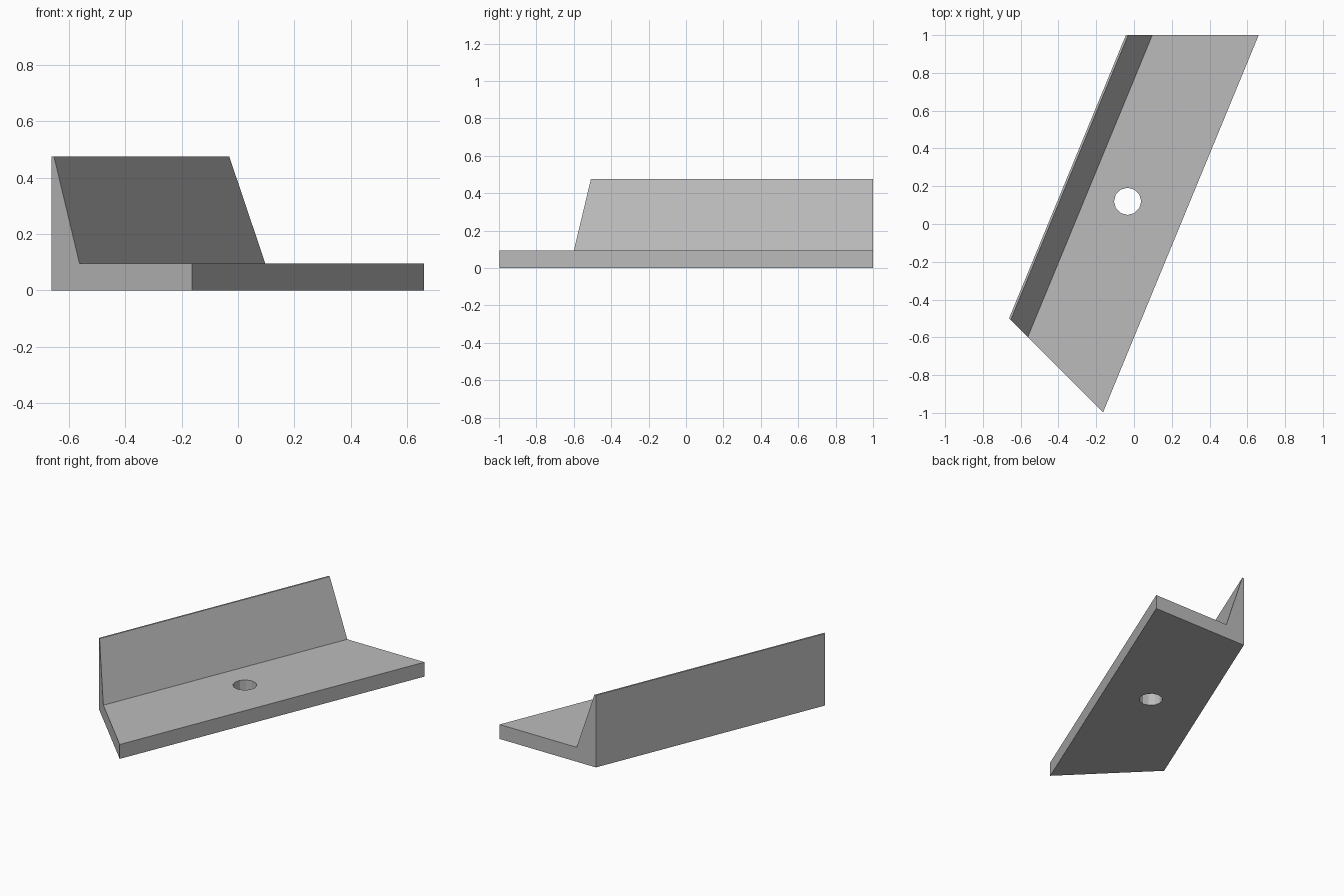
import bpy
import bmesh

default = bpy.data.objects.get("Cube")
if default:
    bpy.data.objects.remove(default, do_unlink=True)

# Plain grey material
grey = bpy.data.materials.new("plain grey")
grey.use_nodes = True
colour = (0.5, 0.5, 0.5, 1)
grey.diffuse_color = colour
grey.node_tree.nodes["Principled BSDF"].inputs["Base Color"].default_value = colour

# Angle section at the back end: (x, z), thin-topped wall on a flat flange
SECTION = [(-0.043, 0), (0.66, 0), (0.66, 0.095), (0.097, 0.095), (-0.031, 0.475), (-0.043, 0.475)]
LEAN = 0.4125       # sideways run of the bracket per unit of y
MITRE = -1.162      # the front end lies on the plane x + y = MITRE


def front_point(x, z):
    """Slide a back-end point along the bracket to the mitred front."""
    run = (x + 1 - MITRE) / (1 + LEAN)
    return (x - LEAN * run, 1 - run, z)


# Bracket: the section swept from the back end to the mitre
bm = bmesh.new()
back = [bm.verts.new((x, 1, z)) for x, z in SECTION]
front = [bm.verts.new(front_point(x, z)) for x, z in SECTION]
bm.faces.new(back)
bm.faces.new(front[::-1])
for i in range(len(SECTION)):
    j = (i + 1) % len(SECTION)
    bm.faces.new((back[i], front[i], front[j], back[j]))
bmesh.ops.recalc_face_normals(bm, faces=bm.faces)
mesh = bpy.data.meshes.new("angle_bracket")
bm.to_mesh(mesh)
bm.free()
mesh.materials.append(grey)
bracket = bpy.data.objects.new("angle_bracket", mesh)
bpy.context.collection.objects.link(bracket)

# Bolt hole through the flange
bpy.ops.mesh.primitive_cylinder_add(vertices=12, radius=0.072, depth=0.4, location=(-0.034, 0.12, 0.05))
cutter = bpy.context.object
cutter.name = "hole_cutter"
cutter.hide_render = True
cutter.data.materials.append(grey)
hole = bracket.modifiers.new("bolt_hole", "BOOLEAN")
hole.operation = "DIFFERENCE"
hole.solver = "EXACT"
hole.object = cutter
bpy.context.view_layer.objects.active = bracket
bpy.ops.object.modifier_apply(modifier=hole.name)
bpy.data.objects.remove(cutter, do_unlink=True)
